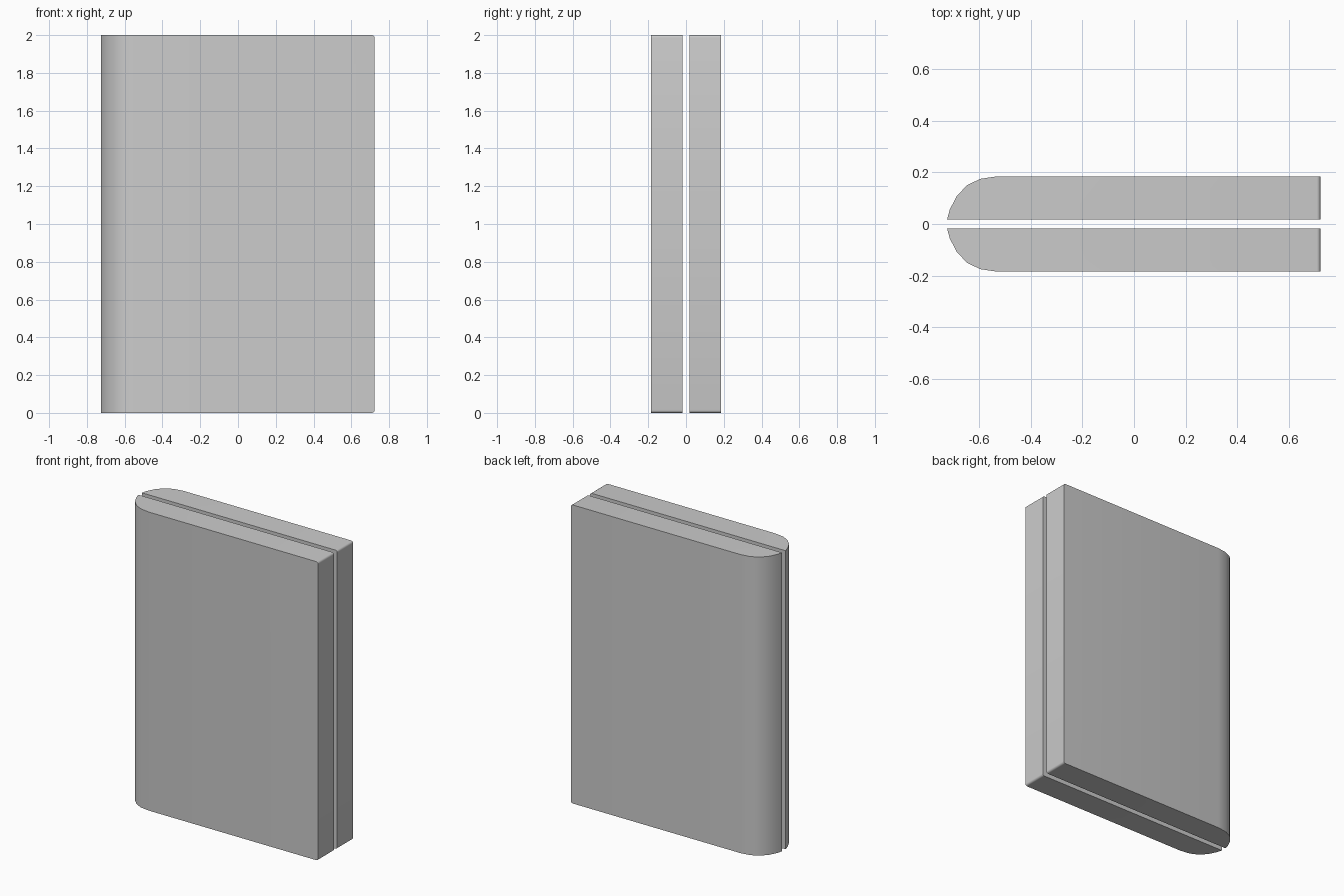
import bpy, bmesh, math

if "Cube" in bpy.data.objects:
    bpy.data.objects.remove(bpy.data.objects["Cube"])

HEIGHT = 2.0
# plan of one half: flat inner face, square end, rounded spine
PLAN = [(0.723, 0.0175), (0.723, 0.185), (-0.53, 0.185), (-0.597, 0.175),
        (-0.648, 0.150), (-0.688, 0.108), (-0.715, 0.055), (-0.725, 0.0175)]


def make_half(name, side):
    bm = bmesh.new()
    base = bm.faces.new([bm.verts.new((x, side * y, 0)) for x, y in PLAN])
    ext = bmesh.ops.extrude_face_region(bm, geom=[base])
    top = [v for v in ext["geom"] if isinstance(v, bmesh.types.BMVert)]
    bmesh.ops.translate(bm, verts=top, vec=(0, 0, HEIGHT))
    # soften the top and bottom corners of the square end
    corners = [e for e in bm.edges
               if all(v.co.x > 0.7 for v in e.verts)
               and abs(e.verts[0].co.z - e.verts[1].co.z) < 1e-4]
    bmesh.ops.bevel(bm, geom=corners, offset=0.014, segments=4,
                    profile=0.5, affect='EDGES')
    bmesh.ops.recalc_face_normals(bm, faces=bm.faces[:])
    mesh = bpy.data.meshes.new(name)
    bm.to_mesh(mesh)
    bm.free()
    obj = bpy.data.objects.new(name, mesh)
    bpy.context.collection.objects.link(obj)
    bpy.ops.object.select_all(action='DESELECT')
    obj.select_set(True)
    bpy.context.view_layer.objects.active = obj
    bpy.ops.object.shade_smooth_by_angle(angle=math.radians(35))


# two mirrored slabs with an open gap between them
for name, side in (("front_slab", -1), ("back_slab", 1)):
    make_half(name, side)
